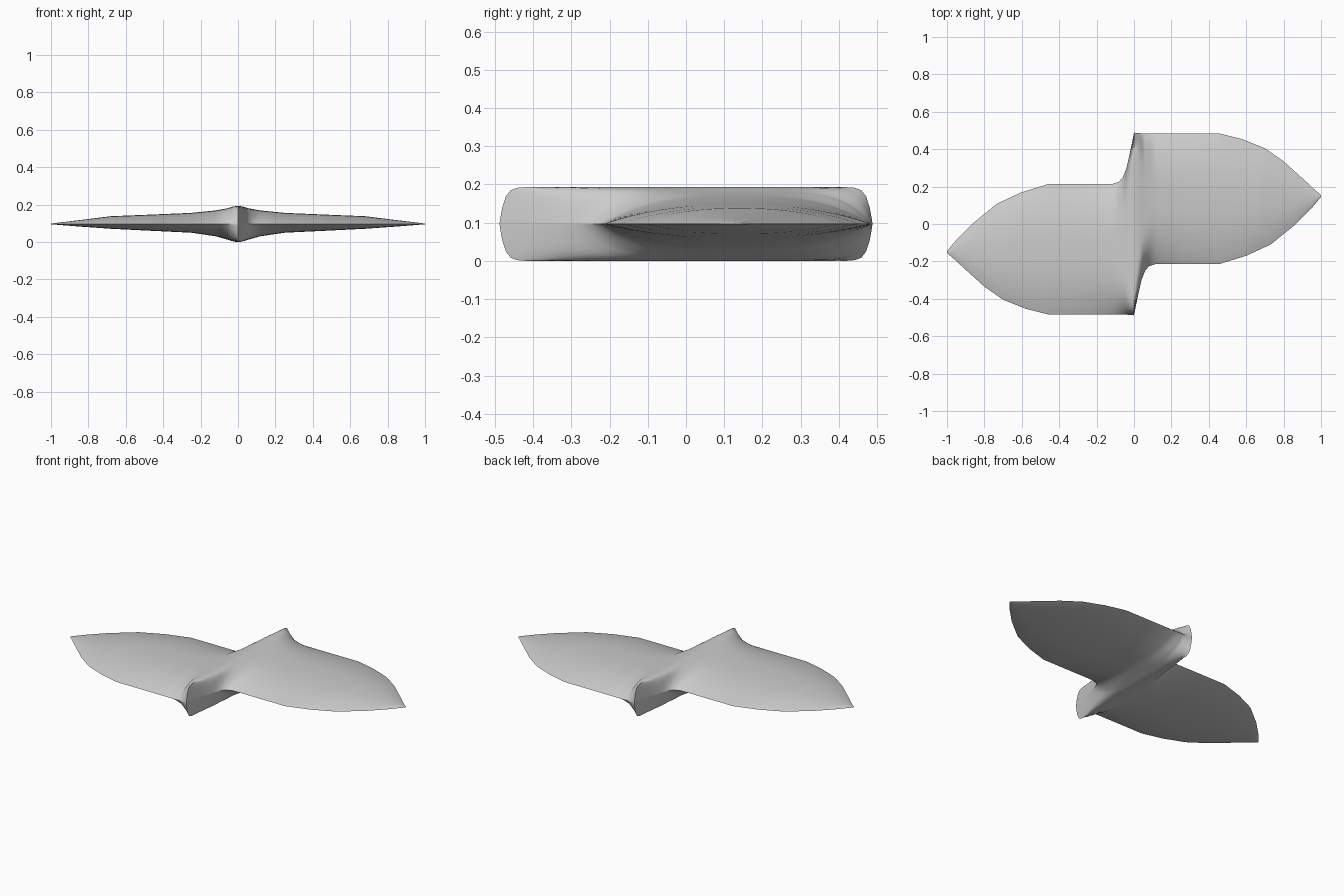
import bpy
import bmesh
import math

default_cube = bpy.data.objects.get("Cube")
if default_cube:
    bpy.data.objects.remove(default_cube, do_unlink=True)

MID_HEIGHT = 0.097
SAMPLES = 36

# Half outline and thickness, each as (distance from spine, value)
OUTER_EDGE = [(0, .488), (.06, .483), (.46, .483), (.58, .453), (.7, .405),
              (.8, .335), (.9, .245), (.97, .18), (1, .155)]
INNER_EDGE = [(0, -.488), (.02, -.39), (.04, -.3), (.06, -.25), (.08, -.226),
              (.12, -.213), (.46, -.213), (.6, -.17), (.73, -.11),
              (.86, -.005), (.95, .085), (1, .145)]
TOP_RISE = [(0, .096), (.02, .094), (.06, .083), (.12, .072), (.25, .059),
            (.46, .05), (.68, .041), (.85, .02), (1, .002)]
BOTTOM_DROP = [(0, .097), (.02, .095), (.06, .083), (.12, .066), (.25, .047),
               (.46, .037), (.68, .026), (.85, .014), (1, .002)]
FULLNESS = [(0, 40), (.02, 16), (.05, 6), (.1, 3), (.2, 2.5), (1, 2.2)]


def interpolate(curve, x):
    for (xa, va), (xb, vb) in zip(curve, curve[1:]):
        if x <= xb:
            return va + (vb - va) * (x - xa) / (xb - xa)
    return curve[-1][1]


def section(x):
    """Closed lens-shaped ring; the far side is a half turn of the near side."""
    d = min(abs(x), 1)
    side = -1 if x < 0 else 1
    outer = side * interpolate(OUTER_EDGE, d)
    inner = side * interpolate(INNER_EDGE, d)
    back, front = max(outer, inner), min(outer, inner)
    power = interpolate(FULLNESS, d)
    ring = []
    for i in range(2 * SAMPLES):
        angle = math.pi * i / SAMPLES
        t = math.cos(angle)
        height = interpolate(TOP_RISE if i <= SAMPLES else BOTTOM_DROP, d)
        z = height * (1 - min(abs(t), 1) ** power)
        if i > SAMPLES:
            z = -z
        y = (back + front) / 2 + t * (back - front) / 2
        ring.append((x, y, MID_HEIGHT + z))
    return ring


# Stations at every change in the outline, repeated on both sides
distances = {p[0] for curve in (OUTER_EDGE, INNER_EDGE, TOP_RISE, FULLNESS) for p in curve}
distances |= {i / 20 for i in range(3, 20)}
stations = sorted({s * d for d in distances for s in (-1, 1)})

# Loft the two blades and central spine as one skin
bm = bmesh.new()
rings = [[bm.verts.new(co) for co in section(x)] for x in stations]
for a, b in zip(rings, rings[1:]):
    for i in range(len(a)):
        j = (i + 1) % len(a)
        bm.faces.new((a[i], b[i], b[j], a[j]))
bm.faces.new(rings[0])
bm.faces.new(rings[-1])
bmesh.ops.recalc_face_normals(bm, faces=bm.faces)

mesh = bpy.data.meshes.new("twin_blade_propeller")
bm.to_mesh(mesh)
bm.free()
blade = bpy.data.objects.new("twin_blade_propeller", mesh)
bpy.context.collection.objects.link(blade)

# Plain grey finish
grey = bpy.data.materials.new("light_grey")
grey.use_nodes = True
colour = (.6, .6, .6, 1)
grey.diffuse_color = colour
grey.node_tree.nodes["Principled BSDF"].inputs["Base Color"].default_value = colour
mesh.materials.append(grey)

bpy.ops.object.select_all(action="DESELECT")
blade.select_set(True)
bpy.context.view_layer.objects.active = blade
bpy.ops.object.shade_smooth_by_angle(angle=math.radians(40))
